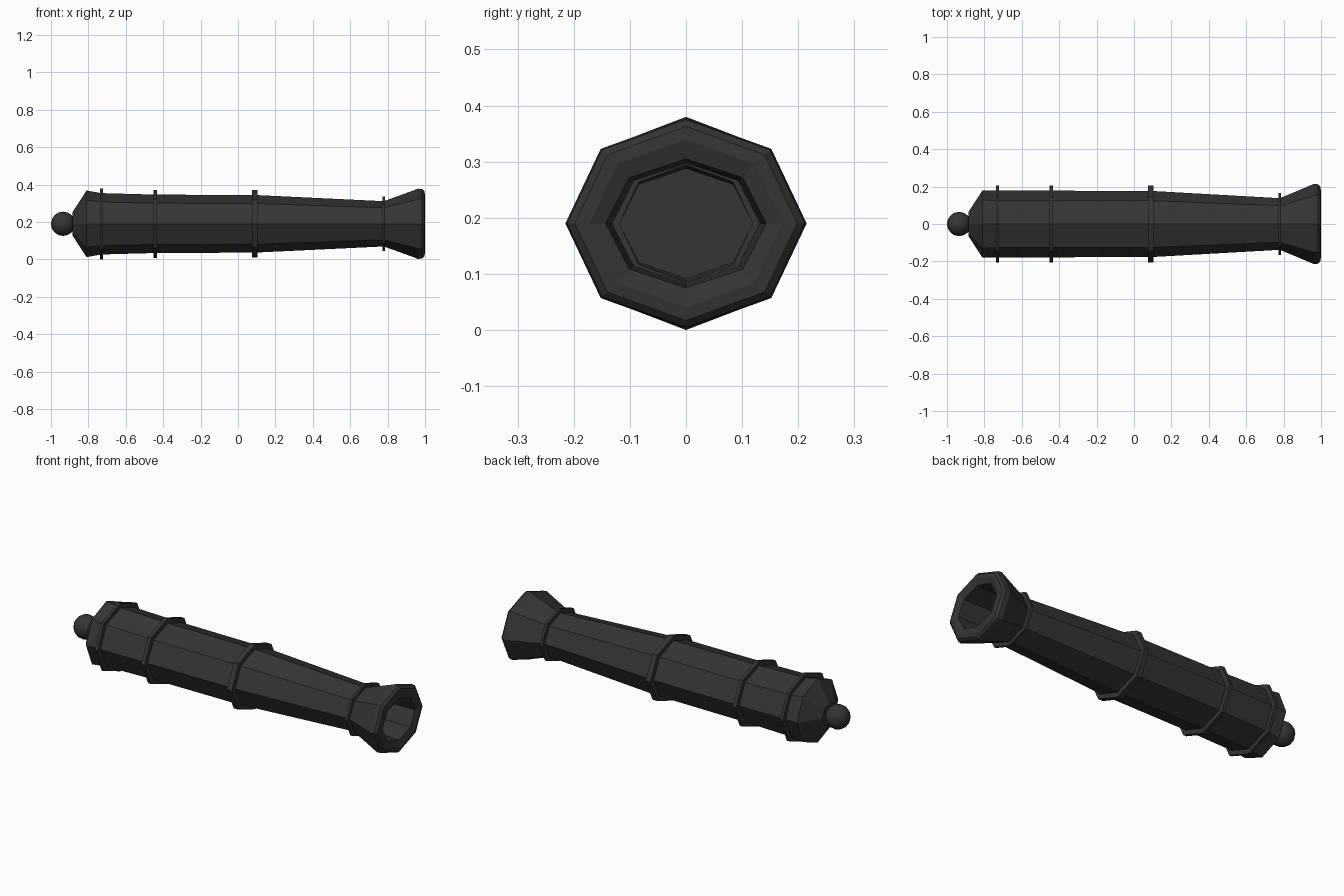
import bpy, bmesh
from math import sin, cos, pi

if "Cube" in bpy.data.objects:
    bpy.data.objects.remove(bpy.data.objects["Cube"])

CZ = 0.19  # height of the barrel axis

iron = bpy.data.materials.new("dark_iron")
iron.diffuse_color = (0.035, 0.035, 0.035, 1)
iron.use_nodes = True
iron.node_tree.nodes["Principled BSDF"].inputs["Base Color"].default_value = iron.diffuse_color


def finish(name, bm):
    bmesh.ops.recalc_face_normals(bm, faces=bm.faces)
    me = bpy.data.meshes.new(name)
    bm.to_mesh(me)
    bm.free()
    me.materials.append(iron)
    ob = bpy.data.objects.new(name, me)
    ob.location.z = CZ
    bpy.context.collection.objects.link(ob)
    return ob


def loft(name, profile, closed=False, n=8):
    """Octagonal loft along x; profile holds (x, y radius, z radius)."""
    bm = bmesh.new()
    rings = [[bm.verts.new((x, ry * cos(2 * pi * i / n), rz * sin(2 * pi * i / n)))
              for i in range(n)] for x, ry, rz in profile]
    pairs = list(zip(rings, rings[1:]))
    if closed:
        pairs.append((rings[-1], rings[0]))
    for a, b in pairs:
        for i in range(n):
            j = (i + 1) % n
            bm.faces.new((a[i], a[j], b[j], b[i]))
    if not closed:
        bm.faces.new(rings[0])
        bm.faces.new(rings[-1])
    return finish(name, bm)


# Barrel: breech cone, body, taper, flared muzzle lip, then the bore inside
loft("barrel", [
    (-0.885, 0.065, 0.062),
    (-0.81, 0.18, 0.178),
    (-0.73, 0.179, 0.164),
    (-0.44, 0.178, 0.156),
    (0.09, 0.177, 0.154),
    (0.78, 0.138, 0.121),
    (0.94, 0.205, 0.179),
    (0.962, 0.215, 0.188),
    (0.985, 0.212, 0.185),
    (0.997, 0.198, 0.173),
    (1.0, 0.172, 0.150),
    (0.99, 0.143, 0.115),
    (0.55, 0.119, 0.098),
])

# Raised bands around the barrel
bands = [("breech_band", -0.73, 0.008, 0.205, 0.19),
         ("rear_band", -0.442, 0.010, 0.205, 0.182),
         ("middle_band", 0.09, 0.015, 0.205, 0.18),
         ("muzzle_band", 0.78, 0.007, 0.165, 0.145)]
for name, x, w, ry, rz in bands:
    k = 0.72
    loft(name, [(x - w, ry, rz), (x + w, ry, rz),
                (x + w, ry * k, rz * k), (x - w, ry * k, rz * k)], closed=True)

# Knob behind the breech
bm = bmesh.new()
bmesh.ops.create_uvsphere(bm, u_segments=16, v_segments=8, radius=0.065)
for v in bm.verts:
    v.co.x -= 0.935
for f in bm.faces:
    f.smooth = True
finish("breech_knob", bm)
